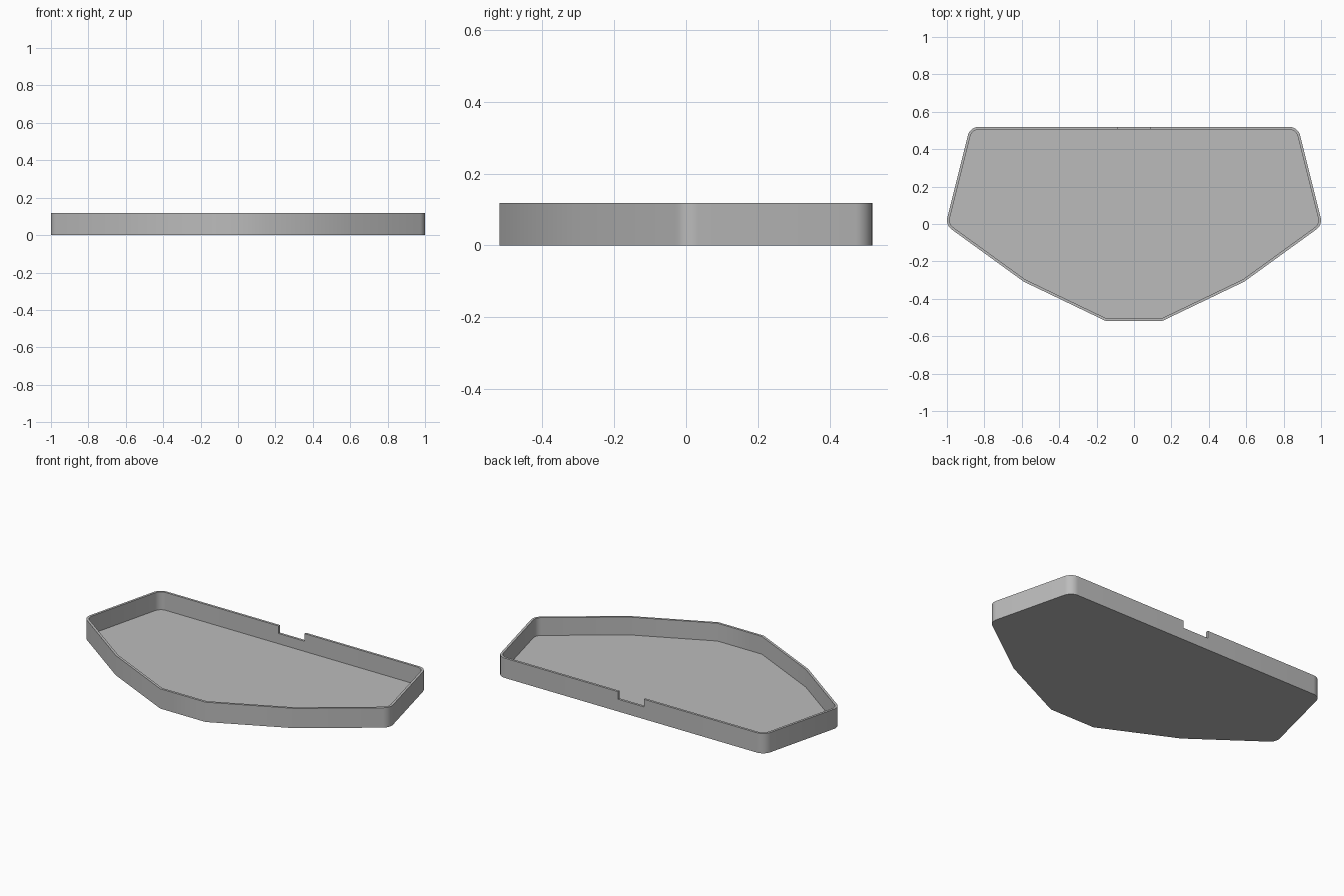
import bpy, bmesh, math
from mathutils import Vector

cube = bpy.data.objects.get("Cube")
if cube:
    bpy.data.objects.remove(cube, do_unlink=True)

HEIGHT, FLOOR, WALL = 0.118, 0.012, 0.014
NOTCH_HALF, NOTCH_Z = 0.085, 0.073
BACK = 0.519


def rounded(prev, tip, nxt, radius, steps=8):
    """Arc that rounds the corner at tip."""
    a, b = (prev - tip).normalized(), (nxt - tip).normalized()
    half = a.angle(b) / 2
    centre = tip + (a + b).normalized() * radius / math.sin(half)
    start = tip + a * radius / math.tan(half) - centre
    end = tip + b * radius / math.tan(half) - centre
    sweep = start.angle(end)
    return [centre + (start * math.sin((1 - i / steps) * sweep)
                      + end * math.sin(i / steps * sweep)) / math.sin(sweep)
            for i in range(steps + 1)]


def inset(points, distance):
    """Move every side of a counter-clockwise outline inward."""
    result = []
    for i, p in enumerate(points):
        d1 = (p - points[i - 1]).normalized()
        d2 = (points[(i + 1) % len(points)] - p).normalized()
        n1, n2 = Vector((-d1.y, d1.x)), Vector((-d2.y, d2.x))
        result.append(p + (n1 + n2) * distance / (1 + n1.dot(n2)))
    return result


# Left half of the outline, front to back, then mirrored
front, bend = Vector((0.15, -BACK)), Vector((0.59, -0.308))
side, rear = Vector((1.008, -0.005)), Vector((0.877, BACK))
notch = Vector((NOTCH_HALF, BACK))
half = [front, bend, *rounded(bend, side, rear, 0.06),
        *rounded(side, rear, notch, 0.06), notch]
outline = half + [Vector((-p.x, p.y)) for p in reversed(half)]
inner = inset(outline, WALL)
count = len(outline)
gap = len(half) - 1          # segment that holds the notch

# Tray shell: rings run up the outside and down the inside
bm = bmesh.new()


def ring(points, z):
    return [bm.verts.new((p.x, p.y, z)) for p in points]


rings = [ring(outline, 0), ring(outline, NOTCH_Z), ring(outline, HEIGHT),
         ring(inner, HEIGHT), ring(inner, NOTCH_Z), ring(inner, FLOOR)]
for level, (low, high) in enumerate(zip(rings, rings[1:])):
    for i in range(count):
        j = (i + 1) % count
        if i == gap and level in (1, 2, 3):
            continue
        bm.faces.new((low[i], low[j], high[j], high[i]))

# Notch sill and its two cheeks
a, b = gap, gap + 1
bm.faces.new((rings[1][a], rings[1][b], rings[4][b], rings[4][a]))
for i in (a, b):
    bm.faces.new([rings[k][i] for k in (1, 2, 3, 4)])

# Underside and tray floor
bm.faces.new(list(reversed(rings[0])))
bm.faces.new(rings[5])
bmesh.ops.recalc_face_normals(bm, faces=bm.faces)

mesh = bpy.data.meshes.new("tray")
bm.to_mesh(mesh)
bm.free()
tray = bpy.data.objects.new("tray", mesh)
bpy.context.collection.objects.link(tray)

# Single grey finish
grey = bpy.data.materials.new("grey")
grey.use_nodes = True
colour = (0.5, 0.5, 0.5, 1)
grey.diffuse_color = colour
grey.node_tree.nodes["Principled BSDF"].inputs["Base Color"].default_value = colour
mesh.materials.append(grey)

bpy.context.view_layer.objects.active = tray
tray.select_set(True)
bpy.ops.object.shade_smooth_by_angle(angle=math.radians(30))
